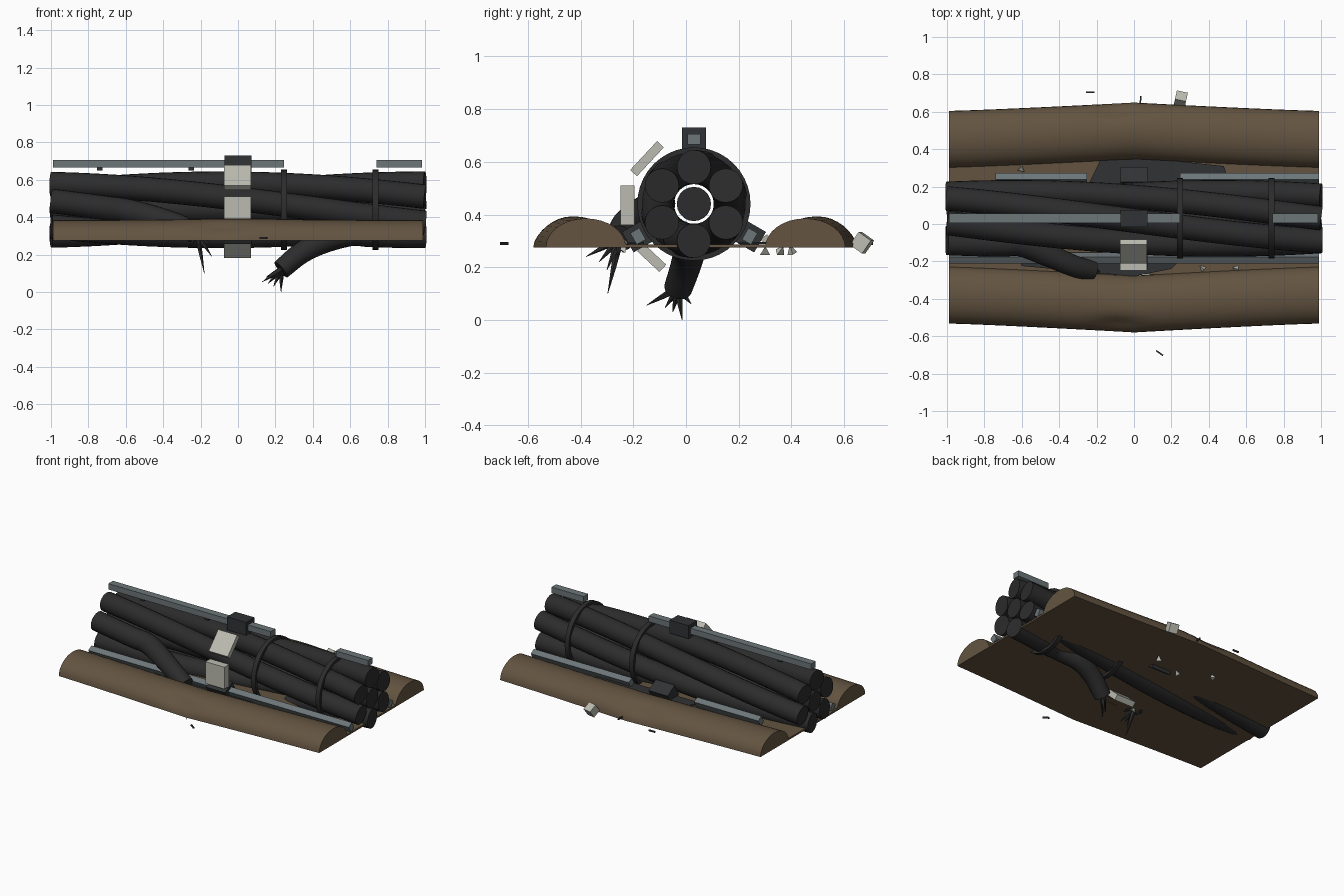
import bpy, bmesh, random
from math import sin, cos, pi, radians, exp
from mathutils import Vector, Matrix

random.seed(4)
if "Cube" in bpy.data.objects:
    bpy.data.objects.remove(bpy.data.objects["Cube"])


def material(name, r, g, b):
    m = bpy.data.materials.new(name)
    m.use_nodes = True
    m.diffuse_color = (r, g, b, 1)
    m.node_tree.nodes["Principled BSDF"].inputs["Base Color"].default_value = (r, g, b, 1)
    return m


BLACK = material("black rubber", 0.025, 0.025, 0.025)
HOUSING = material("dark housing", 0.03, 0.032, 0.034)
STEEL = material("blue grey steel", 0.15, 0.18, 0.19)
PALE = material("pale metal", 0.5, 0.5, 0.44)
EARTH = material("brown earth", 0.125, 0.088, 0.052)

AXIS = Vector((0, 0.03, 0.44))   # centre of the cable bundle
LAY, STRAND = 0.14, 0.065        # helix radius, strand radius
TWIST = radians(55)              # twist per unit of length


def finish(bm, name, mat, smooth=False):
    bmesh.ops.recalc_face_normals(bm, faces=bm.faces)
    me = bpy.data.meshes.new(name)
    bm.to_mesh(me)
    bm.free()
    me.materials.append(mat)
    ob = bpy.data.objects.new(name, me)
    bpy.context.collection.objects.link(ob)
    if smooth:
        bpy.ops.object.select_all(action="DESELECT")
        ob.select_set(True)
        bpy.context.view_layer.objects.active = ob
        bpy.ops.object.shade_smooth_by_angle(angle=radians(35))
    return ob


def loft(name, rings, mat, capped=True):
    bm = bmesh.new()
    rows = [[bm.verts.new(p) for p in ring] for ring in rings]
    n = len(rows[0])
    pairs = list(zip(rows, rows[1:])) if capped else list(zip(rows, rows[1:] + rows[:1]))
    for a, b in pairs:
        for i in range(n):
            j = (i + 1) % n
            bm.faces.new((a[i], a[j], b[j], b[i]))
    if capped:
        bm.faces.new(rows[0])
        bm.faces.new(rows[-1])
    return finish(bm, name, mat, True)


def tube(name, path, radii, mat, sides=20):
    rings = []
    for k, p in enumerate(path):
        t = (path[min(k + 1, len(path) - 1)] - path[max(k - 1, 0)]).normalized()
        u = t.cross(Vector((0, 1, 0))).normalized()
        v = t.cross(u)
        rings.append([p + radii[k] * (u * cos(a) + v * sin(a))
                      for a in (2 * pi * i / sides for i in range(sides))])
    return loft(name, rings, mat)


def box(name, loc, size, mat, tilt=0, yaw=0):
    bm = bmesh.new()
    bmesh.ops.create_cube(bm, size=1)
    bm.transform(Matrix.Translation(loc) @ Matrix.Rotation(yaw, 4, "Z")
                 @ Matrix.Rotation(tilt, 4, "X") @ Matrix.Diagonal((*size, 1)))
    return finish(bm, name, mat)


def around(angle, x, radius):
    return AXIS + Vector((x, -sin(angle) * radius, cos(angle) * radius))


def helix(end_angle, x):
    return around(end_angle + (x - 1) * TWIST, x, LAY)


def smooth_path(points, steps=6):
    # Catmull-Rom curve through the points
    pts = [points[0] * 2 - points[1]] + points + [points[-1] * 2 - points[-2]]
    out = []
    for a, b, c, d in zip(pts, pts[1:], pts[2:], pts[3:]):
        for s in range(steps):
            t = s / steps
            out.append(0.5 * (2 * b + (c - a) * t + (2 * a - 5 * b + 4 * c - d) * t * t
                              + (3 * b - a - 3 * c + d) * t ** 3))
    return out + [points[-1]]


# Twisted bundle: a core and five whole strands
STEPS = 36
xs = [-1 + 2 * i / STEPS for i in range(STEPS + 1)]
tube("core_strand", [AXIS + Vector((x, 0, 0)) for x in xs], [STRAND] * len(xs), BLACK)
for i in range(6):
    if i != 3:
        tube(f"strand_{i + 1}", [helix(i * pi / 3, x) for x in xs], [STRAND] * len(xs), BLACK)

# The sixth strand is snapped in two and both ends hang out
stump_a = [helix(pi, x) for x in (-1, -0.9, -0.8, -0.7, -0.6)]
stump_a += [Vector(p) for p in ((-0.45, -0.17, 0.4), (-0.32, -0.225, 0.36), (-0.22, -0.25, 0.31))]
stump_b = [helix(pi, x) for x in (1, 0.9, 0.8, 0.7, 0.6)]
stump_b += [Vector(p) for p in ((0.46, 0.01, 0.27), (0.34, 0.0, 0.21), (0.23, -0.03, 0.12))]
for side, pts in (("right", stump_a), ("left", stump_b)):
    path = smooth_path(pts)
    radii = [STRAND - 0.012 * max(0, k / len(path) - 0.6) / 0.4 for k in range(len(path))]
    tube(f"broken_strand_{side}", path, radii, BLACK)


# Frayed wires at the snapped ends
def fray(name, root, tips):
    root = Vector(root)
    for k, tip in enumerate(tips):
        tip = Vector(tip)
        start = root + (tip - root) * 0.08
        tube(f"{name}_{k + 1}", [start, start.lerp(tip, 0.5), tip], [0.016, 0.01, 0.001], BLACK, 5)


fray("left_frayed_wire", (0.23, -0.03, 0.12),
     ((0.13, -0.15, 0.055), (0.16, -0.08, 0.045), (0.23, -0.015, 0.0),
      (0.19, -0.05, 0.03), (0.15, -0.11, 0.08), (0.24, 0.02, 0.06)))
fray("right_frayed_wire", (-0.22, -0.25, 0.31),
     ((-0.18, -0.297, 0.1), (-0.14, -0.3, 0.19), (-0.26, -0.38, 0.24),
      (-0.2, -0.33, 0.22), (-0.38, -0.31, 0.29), (-0.13, -0.26, 0.24)))

# Clamp bands round the bundle
for name, x in (("inner", 0.245), ("outer", 0.735)):
    rings = []
    for i in range(40):
        a = 2 * pi * i / 40
        rings.append([around(a, x + dx, r) for dx, r in
                      ((-0.016, 0.195), (0.016, 0.195), (0.016, 0.215), (-0.016, 0.215))])
    loft(f"{name}_clamp_band", rings, BLACK, capped=False)

# Steel rails and central housings, three round the bundle
RAILS = {"top": (0, ((-0.99, 0.245), (0.74, 0.985))),
         "front": (2 * pi / 3, ((-0.99, 0.99),)),
         "back": (-2 * pi / 3, ((-0.74, -0.25), (0.245, 0.99)))}
for name, (angle, spans) in RAILS.items():
    for k, (a, b) in enumerate(spans):
        box(f"{name}_rail_{k + 1}", around(angle, (a + b) / 2, 0.245),
            (b - a, 0.05, 0.04), STEEL, angle)
    box(f"{name}_housing", around(angle, 0, 0.245), (0.145, 0.09, 0.09), HOUSING, angle)
for x in (-0.74, -0.25):
    box("rail_foot", around(0, x, 0.218), (0.03, 0.03, 0.018), HOUSING)

# Loose cover plates torn off the front
box("upper_cover_plate", (-0.002, -0.148, 0.612), (0.145, 0.15, 0.035), PALE, radians(47))
box("middle_cover_plate", (-0.002, -0.222, 0.435), (0.145, 0.15, 0.052), PALE, radians(90))
box("lower_cover_plate", (-0.002, -0.13, 0.235), (0.145, 0.115, 0.038), PALE, radians(-43))
box("loose_block", (0.25, 0.668, 0.293), (0.06, 0.058, 0.06), PALE, radians(-35), radians(-12))


# Earth banks, bowed outwards in the middle
def bank(name, side, centre, bow):
    rings = []
    for i in range(41):
        x = -0.99 + 1.98 * i / 40
        mid = centre + bow * (1 - abs(x)) ** 1.2
        ring = []
        for k in range(17):
            a = pi * k / 16
            dent = 0.02 * exp(-((x + 0.08) / 0.12) ** 2 - ((a - 0.7) / 0.35) ** 2)
            r = 1 - dent * 7
            high = 0.11 + 0.008 * exp(-(x / 0.35) ** 2)
            ring.append(Vector((x, side * (mid + 0.152 * r * cos(a)), 0.275 + high * r * sin(a))))
        rings.append(ring)
    loft(name, rings, EARTH)


bank("front_earth_bank", -1, 0.38, 0.048)
bank("back_earth_bank", 1, 0.4525, 0.045)
box("trench_floor", (0, 0.05, 0.281), (1.98, 0.64, 0.012), EARTH)


# Scorched patches on the trench floor
def patch(name, corners):
    bm = bmesh.new()
    face = bm.faces.new([bm.verts.new((x, y, 0.288)) for x, y in corners])
    top = bmesh.ops.extrude_face_region(bm, geom=[face])
    bmesh.ops.translate(bm, vec=(0, 0, 0.008), verts=[v for v in top["geom"]
                                                     if isinstance(v, bmesh.types.BMVert)])
    finish(bm, name, HOUSING)


patch("back_scorch", ((-0.25, 0.2), (0.52, 0.2), (0.48, 0.31), (0.1, 0.35), (-0.18, 0.34)))
patch("front_scorch", ((-0.62, -0.16), (0.28, -0.16), (0.2, -0.24), (0, -0.28), (-0.6, -0.225)))

# Scattered splinters and chips
for x, y, yaw in ((0.137, -0.69, -35), (-0.235, 0.705, 0), (0.035, 0.662, 85)):
    box("splinter", (x, y, 0.29), (0.045, 0.008, 0.01), HOUSING, 0, radians(yaw))
for x, y, z in ((0.37, -0.24, 0.3), (0.55, -0.24, 0.3), (-0.19, -0.245, 0.27),
                (-0.6, 0.3, 0.3), (0.1, 0.36, 0.265), (-0.1, 0.3, 0.265), (-0.3, 0.4, 0.265)):
    bm = bmesh.new()
    bmesh.ops.create_cone(bm, segments=3, radius1=0.022, radius2=0.004, depth=0.03, cap_ends=True)
    bm.transform(Matrix.Translation((x, y, z)) @ Matrix.Rotation(random.uniform(0, pi), 4, "Z")
                 @ Matrix.Rotation(random.uniform(0, pi), 4, "X"))
    finish(bm, "metal_chip", PALE)
